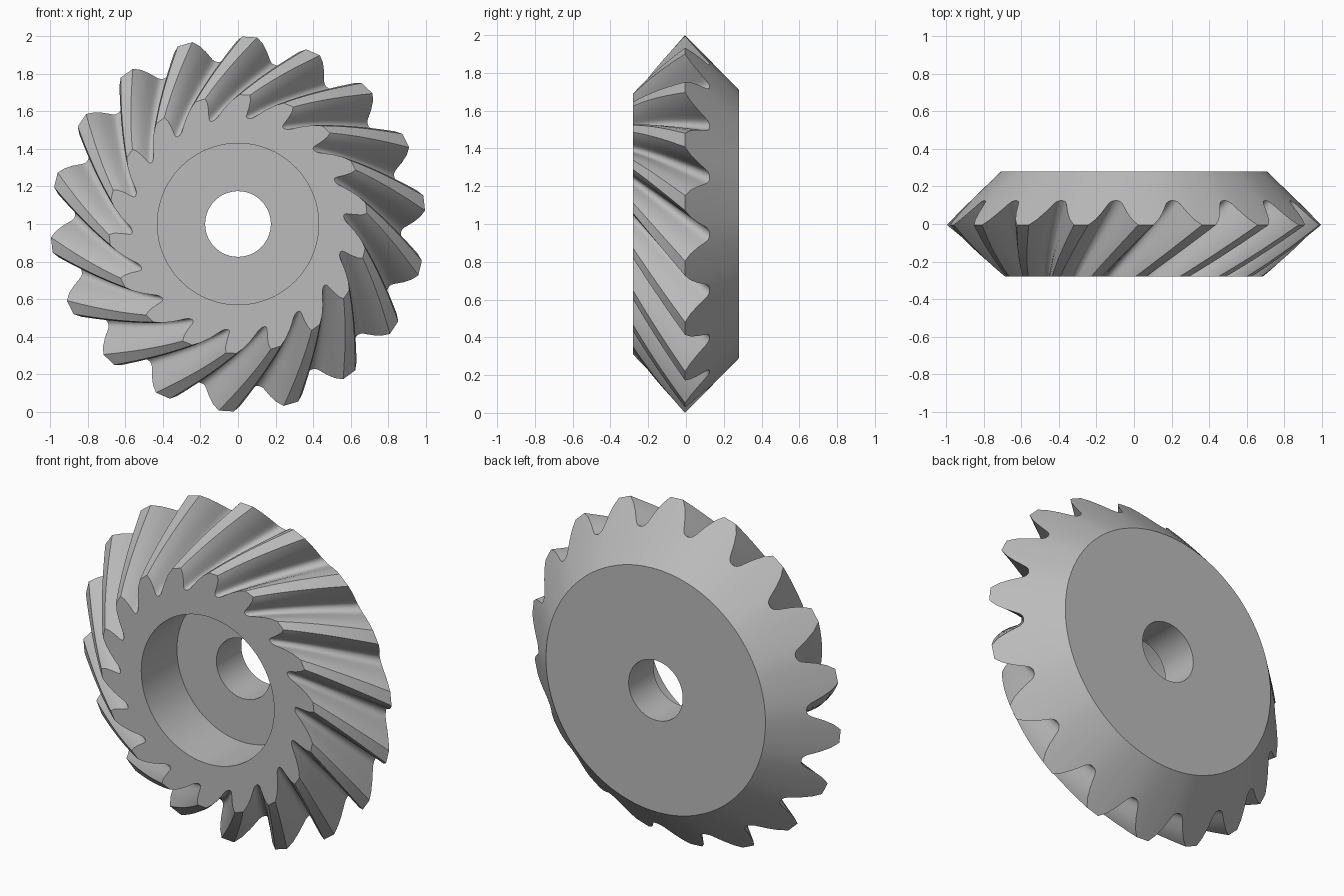
import bpy, bmesh, math
from mathutils import Vector

cube = bpy.data.objects.get("Cube")
if cube:
    bpy.data.objects.remove(cube)

TEETH = 18
SECTIONS = 14
PHASE = 86.4          # angle of the first tooth tip at the wide end
FRONT, BACK = -0.28, 0.28

# half of one tooth: (degrees from tooth centre, height from root to tip)
half = [(-9.1, .01), (-8.3, .05), (-7.6, .13), (-7.0, .25),
        (-5.8, .5), (-4.2, .78), (-2.3, 1)]
tooth = [(-10, 0)] + half + [(-a, h) for a, h in reversed(half)]
columns = [(PHASE + i * 360 / TEETH + a, h) for i in range(TEETH) for a, h in tooth]

# root and tip of the tooth, as (radius, y), at the wide and narrow ends
root_wide, tip_wide = Vector((.87, .125)), Vector((1, -.005))
root_narrow, tip_narrow = Vector((.565, FRONT)), Vector((.69, FRONT))


def tooth_point(t, h):
    """Radius, y and spiral twist at a place on the tooth surface."""
    wide = root_wide.lerp(tip_wide, h)
    p = wide.lerp(root_narrow.lerp(tip_narrow, h), t)
    travel = (wide.x + wide.y) - (p.x + p.y)
    twist = 0.8 * (1 / (1 - travel * .53) - 1)
    return p.x, p.y, math.degrees(twist)


bm = bmesh.new()


def add_vert(r, y, deg):
    a = math.radians(deg)
    return bm.verts.new((r * math.cos(a), y, 1 + r * math.sin(a)))


def ring(r, y):
    return [add_vert(r, y, a) for a, h in columns]


def section(t):
    verts = []
    for a, h in columns:
        r, y, twist = tooth_point(t, h)
        verts.append(add_vert(r, y, a + twist))
    return verts


# pocket, bore, flat back and back cone, then the spiral teeth
loops = [ring(.43, FRONT), ring(.43, .05), ring(.175, .05),
         ring(.175, BACK), ring(.71, BACK)]
loops += [section(i / SECTIONS) for i in range(SECTIONS + 1)]
n = len(columns)
for a, b in zip(loops, loops[1:]):
    for i in range(n):
        j = (i + 1) % n
        bm.faces.new((a[i], a[j], b[j], b[i]))

# flat front face between the pocket rim and the tooth ends
rim = [bm.edges.get((l[i], l[(i + 1) % n])) for l in (loops[0], loops[-1]) for i in range(n)]
bmesh.ops.triangle_fill(bm, use_beauty=True, use_dissolve=False, edges=rim)
bmesh.ops.recalc_face_normals(bm, faces=bm.faces)

mesh = bpy.data.meshes.new("bevel_gear")
bm.to_mesh(mesh)
bm.free()
gear = bpy.data.objects.new("bevel_gear", mesh)
bpy.context.collection.objects.link(gear)

# plain grey metal
steel = bpy.data.materials.new("grey_steel")
steel.use_nodes = True
colour = (.5, .5, .5, 1)
steel.diffuse_color = colour
steel.node_tree.nodes["Principled BSDF"].inputs["Base Color"].default_value = colour
mesh.materials.append(steel)

bpy.ops.object.select_all(action='DESELECT')
gear.select_set(True)
bpy.context.view_layer.objects.active = gear
bpy.ops.object.shade_smooth_by_angle(angle=math.radians(32))
